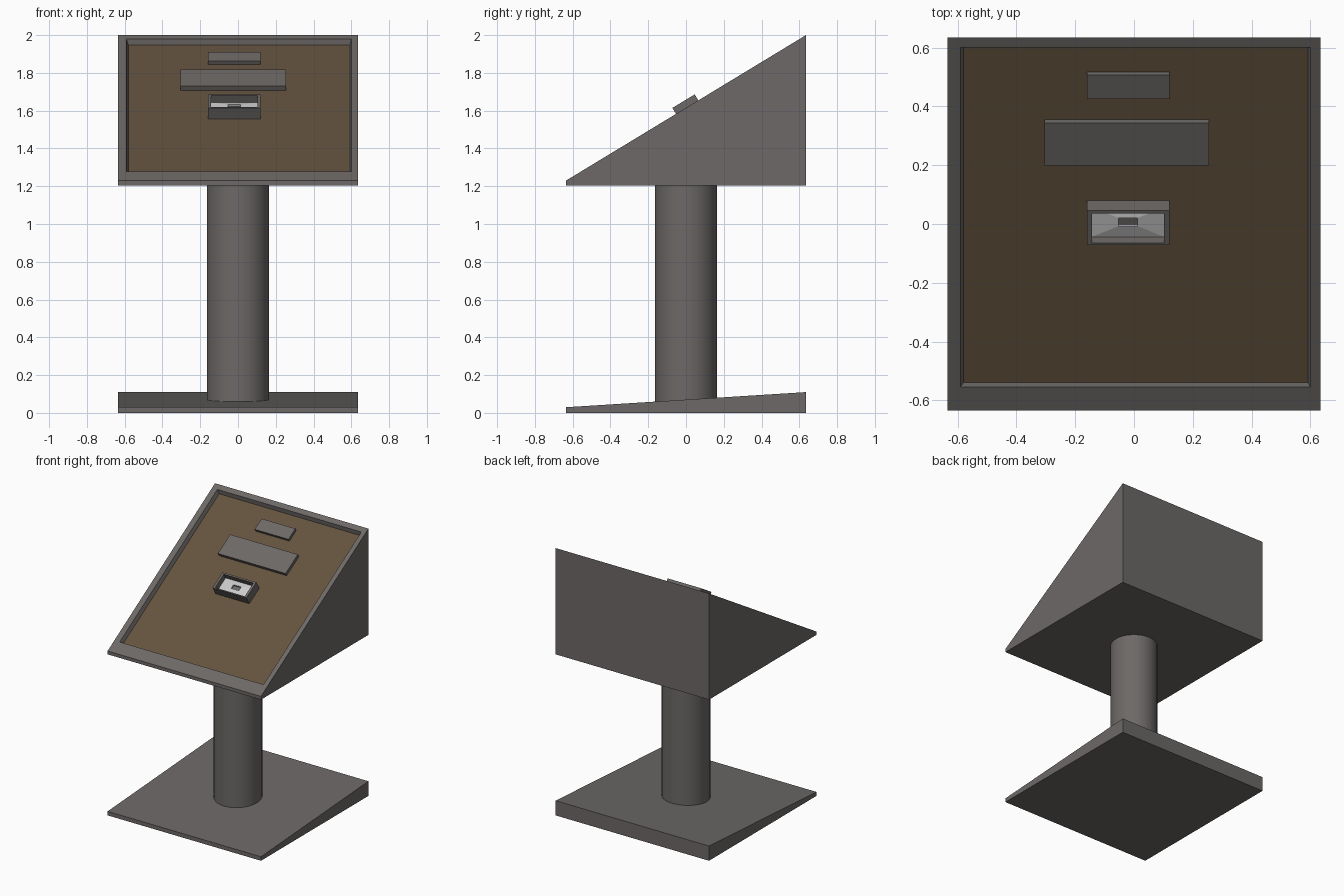
import bpy, bmesh, math
from mathutils import Vector

if "Cube" in bpy.data.objects:
    bpy.data.objects.remove(bpy.data.objects["Cube"])

TILT = math.atan2(0.77, 1.27)      # slope of the console face
C, S = math.cos(TILT), math.sin(TILT)


def material(name, rgb):
    m = bpy.data.materials.new(name)
    m.diffuse_color = (*rgb, 1)
    m.use_nodes = True
    m.node_tree.nodes["Principled BSDF"].inputs["Base Color"].default_value = m.diffuse_color
    return m


GREY = material("dark_grey", (0.15, 0.14, 0.135))
BROWN = material("brown", (0.127, 0.086, 0.05))
LIGHT = material("light_grey", (0.75, 0.75, 0.75))
BLACK = material("black", (0.005, 0.005, 0.005))


def flat(x0, x1, y0, y1, z_front, z_back):
    """Rectangular ring in world space, front and back edge heights given."""
    return [Vector(p) for p in ((x0, y0, z_front), (x1, y0, z_front),
                                (x1, y1, z_back), (x0, y1, z_back))]


def tilted(x0, x1, u0, u1, n):
    """Rectangular ring on the sloped face: u runs up the slope, n is height off it."""
    return [Vector((x, u * C - n * S, 1.615 + u * S + n * C))
            for x, u in ((x0, u0), (x1, u0), (x1, u1), (x0, u1))]


def loft(name, rings, mat=GREY, cap_mat=None, bottom=True):
    """Join successive four-corner rings and close the ends."""
    bm = bmesh.new()
    vs = [[bm.verts.new(p) for p in r] for r in rings]
    for a, b in zip(vs, vs[1:]):
        for i in range(4):
            j = (i + 1) % 4
            bm.faces.new((a[i], a[j], b[j], b[i]))
    if bottom:
        bm.faces.new(vs[0][::-1])
    bm.faces.new(vs[-1]).material_index = 1 if cap_mat else 0
    me = bpy.data.meshes.new(name)
    bm.to_mesh(me)
    bm.free()
    me.materials.append(mat)
    if cap_mat:
        me.materials.append(cap_mat)
    ob = bpy.data.objects.new(name, me)
    bpy.context.collection.objects.link(ob)
    return ob


R = 0.635

# Wedge-shaped foot
loft("base", [flat(-R, R, -R, R, 0, 0), flat(-R, R, -R, R, 0.03, 0.11)])

# Round column
bpy.ops.mesh.primitive_cylinder_add(vertices=32, radius=0.165, depth=1.155,
                                    location=(0, 0, 0.6275))
column = bpy.context.object
column.name = "column"
column.data.materials.append(GREY)
bpy.ops.object.shade_smooth_by_angle(angle=math.radians(40))

# Console head with a recessed brown panel
loft("console_head", [
    flat(-R, R, -R, R, 1.205, 1.205),
    flat(-R, R, -R, R, 1.23, 2.0),
    tilted(-0.591, 0.60, -0.649, 0.702, 0),
    tilted(-0.58, 0.592, -0.649, 0.69, -0.03)], cap_mat=BROWN)

# Raised plates on the panel
for name, x0, x1, u0, u1, n in (("upper_plate", -0.16, 0.12, 0.492, 0.587, -0.009),
                                ("middle_plate", -0.305, 0.255, 0.229, 0.398, -0.005)):
    loft(name, [tilted(x0, x1, u0, u1, -0.031), tilted(x0, x1, u0, u1, n)])

# Open slot housing
loft("slot_housing", [
    tilted(-0.16, 0.12, -0.062, 0.076, -0.031),
    tilted(-0.16, 0.12, -0.062, 0.076, 0.037),
    tilted(-0.143, 0.102, -0.054, 0.064, 0.037),
    tilted(-0.143, 0.102, -0.054, 0.064, -0.007)])

# Light insert rising to the slot
loft("slot_insert", [
    tilted(-0.143, 0.102, -0.054, 0.064, -0.005),
    tilted(-0.052, 0.012, -0.006, 0.026, 0.004)], LIGHT, BLACK, bottom=False)
bpy.context.view_layer.update()

# Dark slot: sunken well replacing the insert's cap
insert = bpy.data.objects["slot_insert"]
bm = bmesh.new()
bm.from_mesh(insert.data)
cap = [f for f in bm.faces if f.material_index == 1]
well = bmesh.ops.extrude_face_region(bm, geom=cap)["geom"]
bmesh.ops.delete(bm, geom=[f for f in cap if f.is_valid], context="FACES_ONLY")
bmesh.ops.translate(bm, vec=Vector((0, S, -C)) * 0.024,
                    verts=[v for v in well if isinstance(v, bmesh.types.BMVert)])
bm.to_mesh(insert.data)
bm.free()
